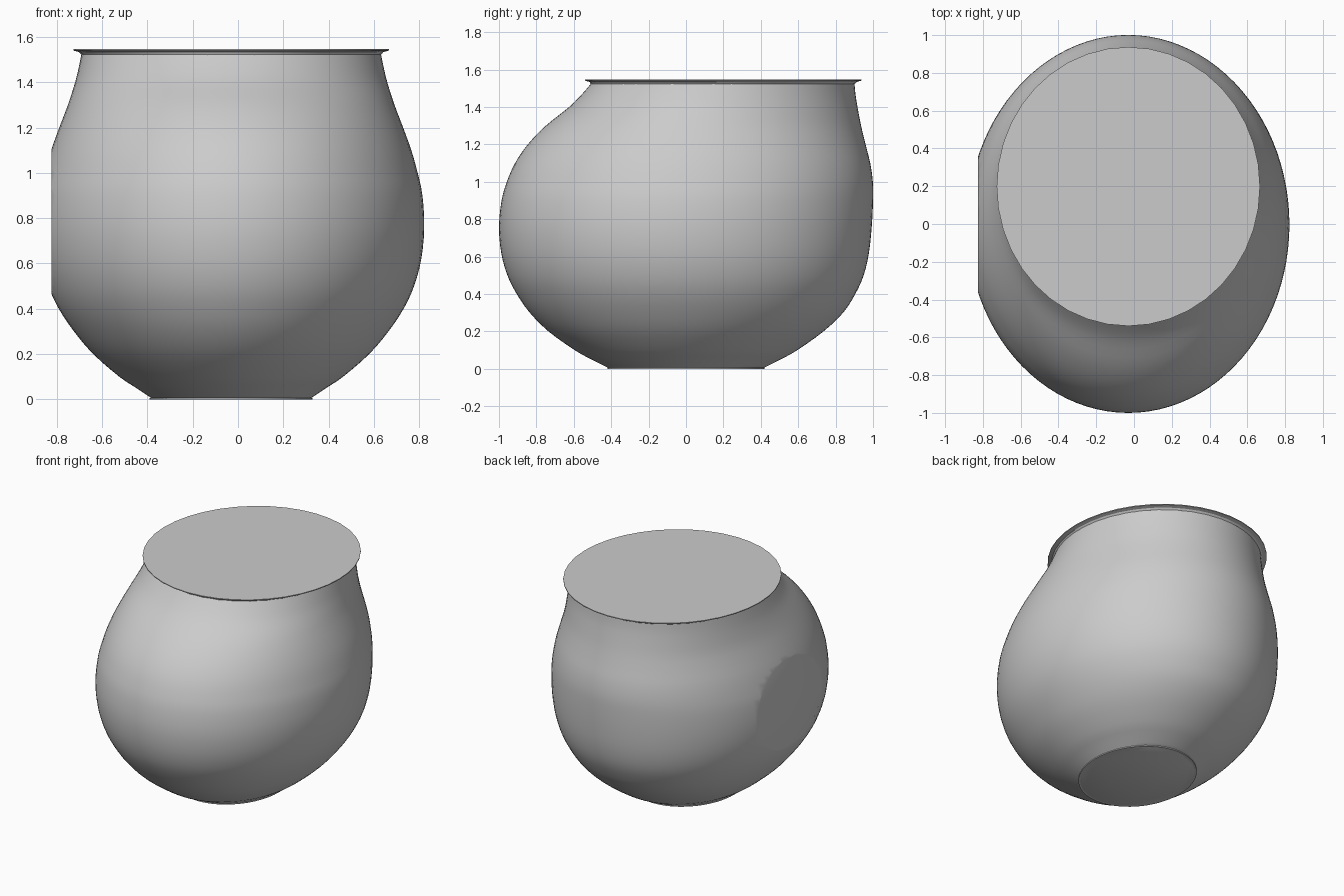
import bpy, bmesh, math
from mathutils import Vector

if "Cube" in bpy.data.objects:
    bpy.data.objects.remove(bpy.data.objects["Cube"])

CX = -0.03
grey = bpy.data.materials.new("plain grey")
grey.diffuse_color = (0.6, 0.6, 0.6, 1)
grey.use_nodes = True
grey.node_tree.nodes["Principled BSDF"].inputs["Base Color"].default_value = grey.diffuse_color

# stations of the bowl: z, half width in x, front y, back y
STATIONS = [
    (0.00, 0.345, -0.405, 0.405), (0.05, 0.42, -0.505, 0.505),
    (0.10, 0.495, -0.595, 0.595), (0.20, 0.61, -0.735, 0.735),
    (0.30, 0.695, -0.835, 0.84), (0.40, 0.762, -0.905, 0.905),
    (0.50, 0.808, -0.955, 0.95), (0.62, 0.84, -0.988, 0.978),
    (0.76, 0.853, -1.0, 0.993), (0.90, 0.845, -0.986, 1.0),
    (1.00, 0.824, -0.958, 0.999), (1.10, 0.796, -0.914, 0.985),
    (1.20, 0.76, -0.846, 0.96), (1.30, 0.722, -0.75, 0.936),
    (1.40, 0.69, -0.625, 0.917), (1.47, 0.673, -0.555, 0.906),
    (1.535, 0.66, -0.5, 0.9)]


def smooth(pts, steps):
    # Catmull-Rom interpolation between stations
    p = [Vector(q) for q in pts]
    p = [2 * p[0] - p[1]] + p + [2 * p[-1] - p[-2]]
    out = []
    for i in range(1, len(p) - 2):
        a, b, c, d = p[i - 1:i + 3]
        for k in range(steps):
            t = k / steps
            out.append(0.5 * (2 * b + (c - a) * t + (2 * a - 5 * b + 4 * c - d) * t * t
                              + (3 * b - a - 3 * c + d) * t ** 3))
    return out + [p[-2]]


def loft(name, stations, n, cut_x=None):
    bm = bmesh.new()
    rings = []
    for z, rx, y0, y1 in stations:
        cy, ry = (y0 + y1) / 2, (y1 - y0) / 2
        rings.append([bm.verts.new((CX + rx * math.cos(2 * math.pi * i / n),
                                    cy + ry * math.sin(2 * math.pi * i / n), z)) for i in range(n)])
    for a, b in zip(rings, rings[1:]):
        for i in range(n):
            j = (i + 1) % n
            bm.faces.new((a[i], a[j], b[j], b[i]))
    bm.faces.new(rings[0][::-1])
    bm.faces.new(rings[-1])
    if cut_x is not None:
        # slice the side flat and close the opening
        r = bmesh.ops.bisect_plane(bm, geom=bm.verts[:] + bm.edges[:] + bm.faces[:], dist=1e-5,
                                   plane_co=(cut_x, 0, 0), plane_no=(-1, 0, 0), clear_outer=True)
        edges = [e for e in r["geom_cut"] if isinstance(e, bmesh.types.BMEdge)]
        bmesh.ops.holes_fill(bm, edges=edges, sides=0)
    bmesh.ops.recalc_face_normals(bm, faces=bm.faces[:])
    me = bpy.data.meshes.new(name)
    bm.to_mesh(me)
    bm.free()
    me.materials.append(grey)
    ob = bpy.data.objects.new(name, me)
    bpy.context.collection.objects.link(ob)
    bpy.ops.object.select_all(action='DESELECT')
    ob.select_set(True)
    bpy.context.view_layer.objects.active = ob
    bpy.ops.object.shade_smooth_by_angle(angle=math.radians(30))
    return ob


# bowl body with the flat patch on its left side
loft("bowl_body", smooth(STATIONS, 3), 96, cut_x=-0.825)

# thin flared lid closing the mouth
loft("mouth_lid", [(1.522, 0.662, -0.51, 0.902), (1.534, 0.672, -0.515, 0.912),
                   (1.541, 0.697, -0.54, 0.937), (1.547, 0.697, -0.54, 0.937)], 40)

# thin foot disc
loft("foot_disc", [(0.0, 0.36, -0.42, 0.42), (0.006, 0.36, -0.42, 0.42)], 48)
